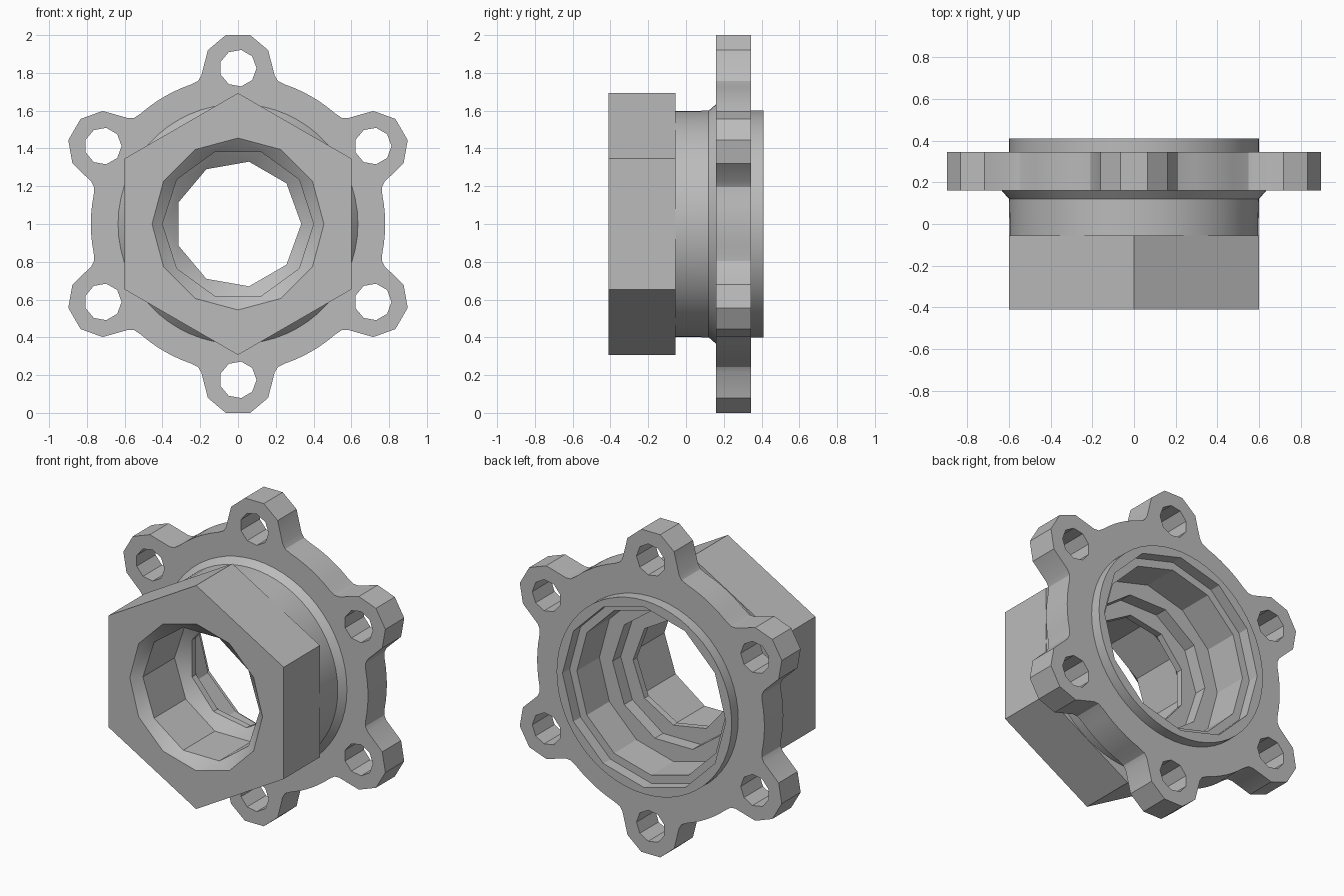
import bpy
import bmesh
from math import sin, cos, pi, radians, atan2, hypot
from mathutils import Matrix, Vector

cube = bpy.data.objects.get("Cube")
if cube:
    bpy.data.objects.remove(cube, do_unlink=True)

# Single grey metal
metal = bpy.data.materials.new("grey metal")
metal.use_nodes = True
GREY = (0.5, 0.5, 0.5, 1)
metal.diffuse_color = GREY
metal.node_tree.nodes["Principled BSDF"].inputs["Base Color"].default_value = GREY

CENTRE = 1.0  # height of the bore axis, which runs along y


def finish(bm, name):
    mesh = bpy.data.meshes.new(name)
    bmesh.ops.recalc_face_normals(bm, faces=bm.faces)
    bm.to_mesh(mesh)
    bm.free()
    mesh.materials.clear()
    mesh.materials.append(metal)
    obj = bpy.data.objects.new(name, mesh)
    bpy.context.collection.objects.link(obj)
    bpy.ops.object.select_all(action="DESELECT")
    obj.select_set(True)
    bpy.context.view_layer.objects.active = obj
    bpy.ops.object.shade_smooth_by_angle(angle=radians(25))


def circle(sides, radius, phase=0.0, centre=(0, 0)):
    angles = [phase + 2 * pi * k / sides for k in range(sides)]
    return [Vector((centre[0] + radius * cos(a), centre[1] + radius * sin(a))) for a in angles]


def ring(bm, sides, radius, y, phase=0.0):
    verts = [bm.verts.new((p.x, y, CENTRE + p.y)) for p in circle(sides, radius, phase)]
    return verts, phase


def zip_rings(bm, first, second):
    """Join two rings, matching their corners by angle."""
    (va, phase_a), (vb, phase_b) = first, second
    na, nb = len(va), len(vb)
    i = j = 0
    while i < na or j < nb:
        next_a = phase_a + 2 * pi * (i + 1) / na if i < na else 99
        next_b = phase_b + 2 * pi * (j + 1) / nb if j < nb else 99
        a0, b0 = va[i % na], vb[j % nb]
        a1, b1 = va[(i + 1) % na], vb[(j + 1) % nb]
        if abs(next_a - next_b) < 1e-5:
            bm.faces.new((a0, a1, b1, b0))
            i, j = i + 1, j + 1
        elif next_a < next_b:
            bm.faces.new((a0, a1, b0))
            i += 1
        else:
            bm.faces.new((a0, b1, b0))
            j += 1


# Body: hex nut, round neck, rear collar and stepped bore as one closed turning
ROUND, BORE, LIP, REAR = 60, 10, 9, 12
sections = [
    (6, 0.693, -0.41, pi / 6),
    (6, 0.693, -0.055, pi / 6),
    (ROUND, 0.598, -0.055),
    (ROUND, 0.6, 0.12),
    (ROUND, 0.635, 0.16),
    (ROUND, 0.635, 0.2),
    (ROUND, 0.6, 0.2),
    (ROUND, 0.6, 0.41),
    (REAR, 0.56, 0.41),
    (REAR, 0.56, 0.34),
    (REAR, 0.51, 0.34),
    (REAR, 0.51, 0.12),
    (BORE, 0.42, 0.12),
    (BORE, 0.42, 0.04),
    (LIP, 0.335, 0.04),
    (LIP, 0.335, 0.0),
    (BORE, 0.4, -0.05),
    (BORE, 0.4, -0.36),
    (REAR, 0.455, -0.41),
]
bm = bmesh.new()
rings = [ring(bm, *s) for s in sections]
for a, b in zip(rings, rings[1:] + rings[:1]):
    zip_rings(bm, a, b)
finish(bm, "hex_body")


# Flange: outline of six lugs joined by arcs, with bolt holes and a centre hole
LUGS = 6
half_lug = [(0.25, 0.738), (0.212, 0.757), (0.194, 0.785), (0.16, 0.92), (0.065, 1.0)]
lug = half_lug + [(-t, r) for t, r in reversed(half_lug)]
arc_start = atan2(*half_lug[0])
arc_radius = hypot(*half_lug[0])
ARC_STEPS = 6
gap = 2 * pi / LUGS - 2 * arc_start
for k in range(1, ARC_STEPS):
    a = -arc_start - gap * k / ARC_STEPS
    lug.append((arc_radius * sin(a), arc_radius * cos(a)))

outline, holes = [], []
for n in range(LUGS):
    turn = Matrix.Rotation(n * 2 * pi / LUGS, 2)
    outline += [turn @ Vector(p) for p in lug]
    holes.append(circle(9, 0.098, centre=turn @ Vector((0, 0.825))))

curve = bpy.data.curves.new("flange_profile", "CURVE")
curve.dimensions = "2D"
curve.fill_mode = "BOTH"
curve.extrude = 0.0925
for loop in [outline, circle(ROUND, 0.58)] + holes:
    spline = curve.splines.new("POLY")
    spline.points.add(len(loop) - 1)
    spline.use_cyclic_u = True
    for point, p in zip(spline.points, loop):
        point.co = (p.x, p.y, 0, 1)
helper = bpy.data.objects.new("flange_profile", curve)
bpy.context.collection.objects.link(helper)
depsgraph = bpy.context.evaluated_depsgraph_get()
plate = bpy.data.meshes.new_from_object(helper.evaluated_get(depsgraph))
bpy.data.objects.remove(helper, do_unlink=True)

bm = bmesh.new()
bm.from_mesh(plate)
bpy.data.meshes.remove(plate)
bmesh.ops.remove_doubles(bm, verts=bm.verts, dist=0.0005)
# Stand the plate upright behind the neck
bm.transform(Matrix.Translation((0, 0.2525, CENTRE)) @ Matrix.Rotation(pi / 2, 4, "X"))
finish(bm, "lugged_flange")
